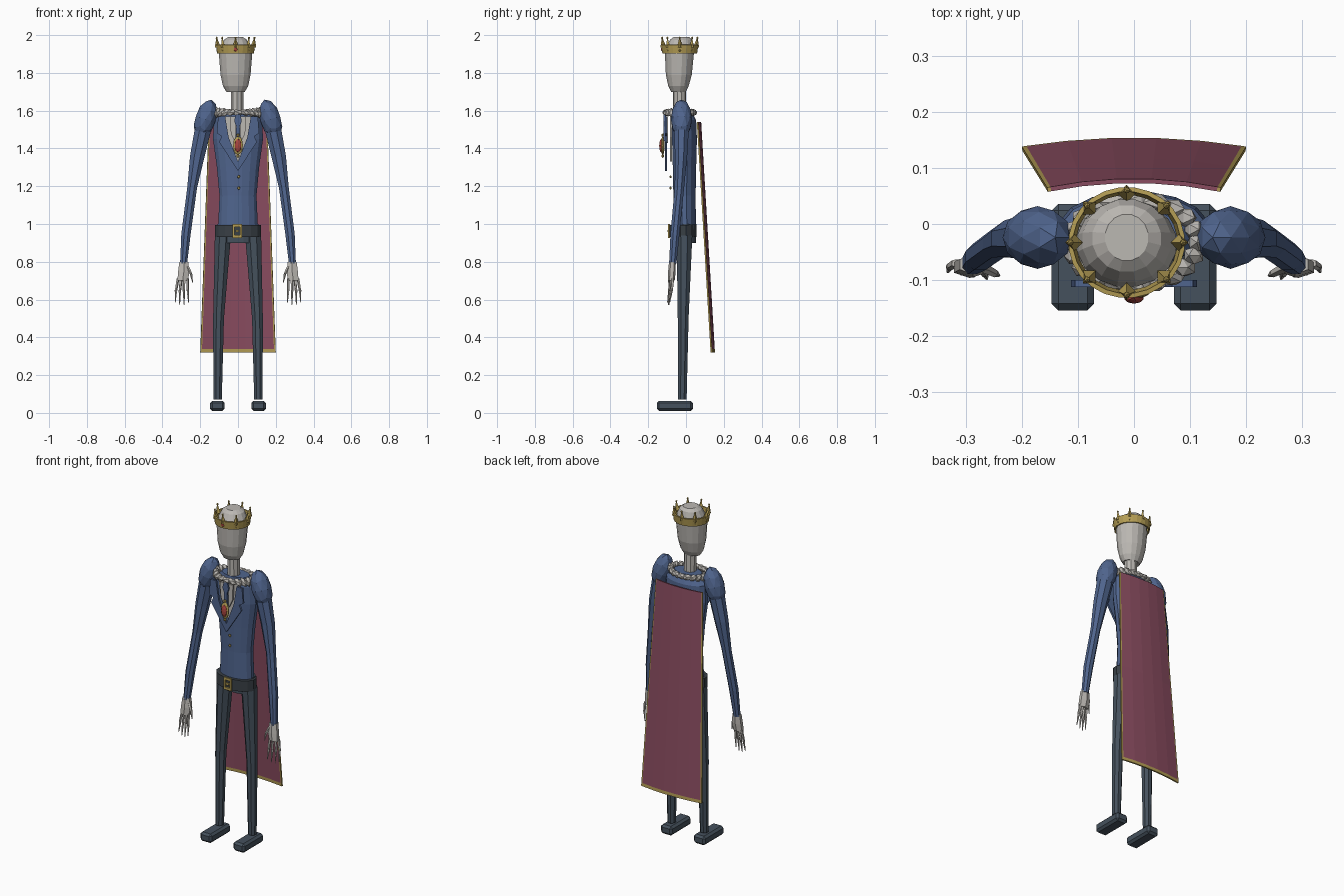
import bpy, bmesh
from math import sin, cos, pi
from mathutils import Vector, Matrix

default = bpy.data.objects.get("Cube")
if default:
    bpy.data.objects.remove(default, do_unlink=True)


def material(name, r, g, b):
    mat = bpy.data.materials.new(name)
    mat.use_nodes = True
    mat.diffuse_color = (r, g, b, 1)
    mat.node_tree.nodes["Principled BSDF"].inputs["Base Color"].default_value = (r, g, b, 1)
    return mat


BONE = material("bone", .5, .48, .45)
BLUE = material("jacket blue", .08, .13, .27)
SLATE = material("trouser slate", .06, .083, .11)
DARK = material("belt leather", .04, .05, .06)
GOLD = material("gold", .46, .34, .09)
RED = material("gem red", .4, .06, .05)
WINE = material("cape wine", .26, .075, .12)


def finish(bm, name, *mats):
    bmesh.ops.recalc_face_normals(bm, faces=bm.faces)
    mesh = bpy.data.meshes.new(name)
    bm.to_mesh(mesh)
    bm.free()
    for mat in mats:
        mesh.materials.append(mat)
    obj = bpy.data.objects.new(name, mesh)
    bpy.context.collection.objects.link(obj)
    return obj


def loft(name, sections, sides, mat, turn=.5, cap=True):
    """Skin elliptical rings, each given as (x, y, z, x radius, y radius)."""
    bm = bmesh.new()
    rings = []
    for x, y, z, rx, ry in sections:
        angles = [2 * pi * (i + turn) / sides for i in range(sides)]
        rings.append([bm.verts.new((x + rx * cos(a), y + ry * sin(a), z)) for a in angles])
    for low, high in zip(rings, rings[1:]):
        for i in range(sides):
            j = (i + 1) % sides
            bm.faces.new((low[i], low[j], high[j], high[i]))
    if cap:
        bm.faces.new(rings[0])
        bm.faces.new(rings[-1])
    return finish(bm, name, mat)


def add_rod(bm, start, end, r1, r2, sides=5):
    start, end = Vector(start), Vector(end)
    way = end - start
    matrix = Matrix.Translation((start + end) / 2) @ way.to_track_quat("Z", "Y").to_matrix().to_4x4()
    bmesh.ops.create_cone(bm, cap_ends=True, segments=sides, radius1=r1, radius2=r2,
                          depth=way.length, matrix=matrix)


def add_ball(bm, center, size, detail=1, tilt=0):
    matrix = Matrix.Translation(center) @ Matrix.Rotation(tilt, 4, "Y") @ Matrix.Diagonal((*size, 1))
    bmesh.ops.create_icosphere(bm, subdivisions=detail, radius=1, matrix=matrix)


def box(name, center, size, mat, bevel=0):
    bm = bmesh.new()
    matrix = Matrix.Translation(center) @ Matrix.Diagonal((*size, 1))
    bmesh.ops.create_cube(bm, size=1, matrix=matrix)
    if bevel:
        bmesh.ops.bevel(bm, geom=bm.edges[:], offset=bevel, segments=1, affect="EDGES")
    return finish(bm, name, mat)


def plate(name, outline, y, depth, mat, side=1):
    """Extrude an (x, z) outline backwards from y."""
    bm = bmesh.new()
    face = bm.faces.new([bm.verts.new((side * x, y, z)) for x, z in outline])
    out = bmesh.ops.extrude_face_region(bm, geom=[face])
    moved = [v for v in out["geom"] if isinstance(v, bmesh.types.BMVert)]
    bmesh.ops.translate(bm, verts=moved, vec=(0, depth, 0))
    return finish(bm, name, mat)


# Head and neck
HX, HY = -.013, -.033
loft("head", [(HX, -.04, 1.7, .05, .04), (HX, -.04, 1.73, .068, .055), (HX, -.038, 1.79, .081, .07),
              (HX, -.035, 1.9, .09, .078), (HX, -.03, 1.94, .08, .075),
              (HX, -.026, 1.975, .062, .06), (HX, -.024, 1.99, .039, .042)], 16, BONE)
loft("neck", [(-.005, -.033, 1.55, .035, .035), (-.005, -.035, 1.72, .035, .035)], 10, BONE)

# Crown: band, eight spikes with beads, front gem
band = loft("crown_band", [(HX, HY, 1.905, .09, .085), (HX, HY, 1.95, .096, .091)], 24, GOLD, cap=False)
band.modifiers.new("thickness", "SOLIDIFY").thickness = .008
bm = bmesh.new()
for i in range(8):
    c, s = cos(i * pi / 4), sin(i * pi / 4)
    base = Vector((HX + .094 * c, HY + .087 * s, 1.935))
    tip = base + Vector((.006 * c, .006 * s, .05))
    add_rod(bm, base, tip, .016, .002, 4)
    add_ball(bm, tip, (.006, .006, .007))
    add_ball(bm, base - Vector((0, 0, .015)), (.009, .009, .009))
finish(bm, "crown_spikes", GOLD)
bm = bmesh.new()
add_ball(bm, (HX, HY - .093, 1.925), (.012, .006, .014))
finish(bm, "crown_gem", RED)

# Ruff of chunky beads round the collar
bm = bmesh.new()
for i in range(20):
    a = 2 * pi * i / 20
    add_ball(bm, (.112 * cos(a), -.033 + .075 * sin(a), 1.59), (.018, .018, .03), 1, a)
finish(bm, "neck_ruff", BONE)

# Jacket and pelvis
loft("jacket", [(0, -.008, .97, .108, .062), (0, -.008, 1.15, .1, .06), (0, -.008, 1.3, .114, .063),
                (0, -.008, 1.45, .135, .067), (0, -.01, 1.55, .13, .065),
                (0, -.02, 1.6, .085, .05)], 16, BLUE)
loft("pelvis", [(0, 0, .9, .112, .054), (0, 0, 1, .112, .058)], 12, SLATE)

# Shirt front, lapels and neck tie
plate("shirt_front", [(-.07, 1.57), (.07, 1.57), (.055, 1.46), (0, 1.33), (-.055, 1.46)], -.084, .009, BONE)
for side, label in ((-1, "right"), (1, "left")):
    plate(label + "_lapel", [(.068, 1.57), (.105, 1.57), (.112, 1.48), (.086, 1.465), (.1, 1.435),
                             (0, 1.28), (0, 1.33), (.05, 1.46)], -.112, .012, BLUE, side)
    plate(label + "_jabot", [(.012, 1.57), (.042, 1.57), (.038, 1.48), (.014, 1.43)], -.108, .012, BONE, side)
plate("tie", [(-.012, 1.58), (.012, 1.58), (.02, 1.545), (.009, 1.515), (.014, 1.44),
              (-.014, 1.44), (-.009, 1.515), (-.02, 1.545)], -.118, .012, BLUE)

# Pendant brooch and buttons
bm = bmesh.new()
add_ball(bm, (0, -.123, 1.415), (.027, .01, .05), 2)
for z in (1.36, 1.47):
    add_ball(bm, (0, -.123, z), (.01, .008, .01))
finish(bm, "brooch_frame", GOLD)
bm = bmesh.new()
add_ball(bm, (0, -.131, 1.415), (.018, .011, .036), 2)
finish(bm, "brooch_gem", RED)
bm = bmesh.new()
for z in (1.19, 1.25):
    add_ball(bm, (.004, -.082, z), (.009, .006, .009))
finish(bm, "jacket_buttons", GOLD)

# Belt and buckle
loft("belt", [(0, -.015, .93, .124, .073), (0, -.015, .995, .124, .073)], 16, DARK)
for z in (.934, .992):
    box("buckle_bar", (-.004, -.091, z), (.052, .01, .014), GOLD)
for x in (-.024, .016):
    box("buckle_post", (x, -.091, .963), (.012, .01, .07), GOLD)
box("buckle_prong", (-.004, -.093, .963), (.02, .008, .012), GOLD)

# Limbs, mirrored
for side, label in ((-1, "right"), (1, "left")):
    loft(label + "_leg", [(side * .108, -.019, .07, .024, .024), (side * .103, -.015, .5, .031, .031),
                          (side * .08, -.008, .94, .046, .045)], 8, SLATE)
    box(label + "_shoe", (side * .109, -.059, .037), (.076, .19, .054), SLATE, .012)

    bm = bmesh.new()
    add_ball(bm, (side * .172, -.024, 1.555), (.056, .056, .108), 2, -side * .3)
    finish(bm, label + "_puff_shoulder", BLUE)
    loft(label + "_sleeve", [(side * .288, -.07, .79, .02, .021), (side * .275, -.058, .95, .027, .026),
                             (side * .243, -.035, 1.19, .028, .027), (side * .215, -.026, 1.36, .042, .035),
                             (side * .185, -.024, 1.5, .048, .042)], 8, BLUE)

    # Bony hand: palm, four jointed fingers, thumb
    loft(label + "_palm", [(side * .293, -.078, .7, .032, .018), (side * .287, -.075, .745, .035, .02),
                           (side * .287, -.072, .8, .027, .018)], 6, BONE)
    bm = bmesh.new()
    for i in range(4):
        t = i / 3 - .5
        knuckle = Vector((side * (.293 + .05 * t), -.076 + .012 * t, .71))
        joint = knuckle + Vector((side * (.004 + .012 * t), -.006, -.06))
        tip = joint + Vector((side * .008 * t, -.01, -.08 + .06 * t * t))
        add_rod(bm, knuckle, joint, .008, .007)
        add_ball(bm, joint, (.008, .008, .008))
        add_rod(bm, joint, tip, .007, .002)
    thumb = Vector((side * .248, -.088, .735))
    add_rod(bm, (side * .268, -.078, .775), thumb, .009, .007)
    add_rod(bm, thumb, thumb + Vector((side * -.008, -.004, -.045)), .007, .002)
    finish(bm, label + "_fingers", BONE)

# Cape: curved sheet with gold on its side and bottom borders
across = [-1, -.96, -.6, -.2, .2, .6, .96, 1]
down = [0, .5, .985, 1]
bm = bmesh.new()
grid = [[bm.verts.new((u * (.155 + .045 * v), .065 + .073 * v + .016 * (1 - u * u), 1.54 - 1.22 * v))
         for u in across] for v in down]
for r in range(len(down) - 1):
    for c in range(len(across) - 1):
        face = bm.faces.new((grid[r][c], grid[r][c + 1], grid[r + 1][c + 1], grid[r + 1][c]))
        face.material_index = int(c in (0, len(across) - 2) or r == len(down) - 2)
cape = finish(bm, "cape", WINE, GOLD)
cape.modifiers.new("thickness", "SOLIDIFY").thickness = .008
